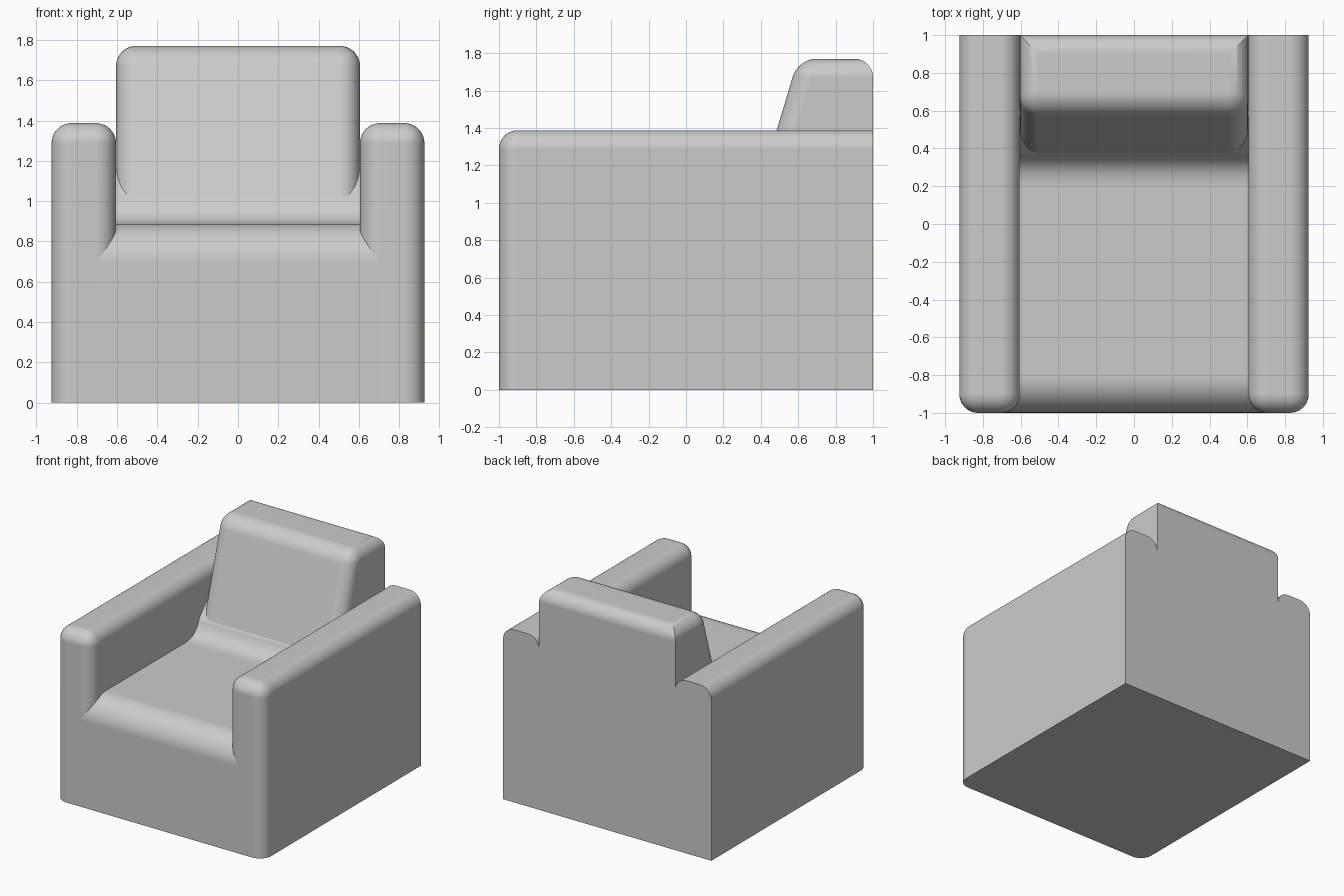
import bpy, bmesh, math
from mathutils import Vector

cube = bpy.data.objects.get("Cube")
if cube:
    bpy.data.objects.remove(cube, do_unlink=True)

BACK, FRONT = 1.0, -1.0
INNER, OUTER = 0.605, 0.925      # arm sides
ARM_TOP, SEAT_TOP, TOP = 1.387, 0.885, 1.77
ROUND = 0.1
SLOPE = 0.3                      # lean of the backrest

fabric = bpy.data.materials.new("grey_fabric")
fabric.use_nodes = True
colour = (0.6, 0.6, 0.6, 1)
fabric.diffuse_color = colour
fabric.node_tree.nodes["Principled BSDF"].inputs["Base Color"].default_value = colour


def extrude_profile(name, profile, x0, x1, is_round=None):
    """Sweep a (y, z) outline along x and round the edges picked by a rule."""
    bm = bmesh.new()
    face = bm.faces.new([bm.verts.new((x0, y, z)) for y, z in profile])
    swept = bmesh.ops.extrude_face_region(bm, geom=[face])["geom"]
    bmesh.ops.translate(bm, vec=(x1 - x0, 0, 0),
                        verts=[g for g in swept if isinstance(g, bmesh.types.BMVert)])
    bmesh.ops.recalc_face_normals(bm, faces=bm.faces)
    if is_round:
        edges = [e for e in bm.edges if is_round(e.verts[0].co, e.verts[1].co)]
        bmesh.ops.bevel(bm, geom=edges, offset=ROUND, offset_type='OFFSET',
                        segments=10, profile=0.5, affect='EDGES')
    mesh = bpy.data.meshes.new(name)
    bm.to_mesh(mesh)
    bm.free()
    mesh.materials.append(fabric)
    obj = bpy.data.objects.new(name, mesh)
    bpy.context.collection.objects.link(obj)
    bpy.ops.object.select_all(action='DESELECT')
    obj.select_set(True)
    bpy.context.view_layer.objects.active = obj
    bpy.ops.object.shade_smooth_by_angle(angle=math.radians(30))
    normals = obj.modifiers.new("even_shading", 'WEIGHTED_NORMAL')
    normals.keep_sharp = True
    return obj


def curve(a, corner, b, steps=10):
    """Smooth bend from a to b around a corner."""
    a, corner, b = Vector(a), Vector(corner), Vector(b)
    ts = [i / steps for i in range(steps + 1)]
    return [tuple(a * (1 - t) ** 2 + corner * 2 * t * (1 - t) + b * t * t) for t in ts]


def arc(cy, cz, r, steps=12):
    """Quarter circle from the front face up to the top face."""
    angles = [math.pi / 2 * i / steps for i in range(steps + 1)]
    return [(cy - r * math.cos(t), cz + r * math.sin(t)) for t in angles]


# Arms: round top and front, square at the back and floor
def arm_edge(a, b):
    along_top = min(a.z, b.z) > ARM_TOP - 0.01 and min(a.y, b.y) < BACK - 0.01
    front_post = max(a.y, b.y) < FRONT + 0.01 and abs(a.z - b.z) > 0.1
    return along_top or front_post


arm_outline = [(FRONT, 0), (FRONT, ARM_TOP), (BACK, ARM_TOP), (BACK, 0)]
extrude_profile("left_arm", arm_outline, INNER, OUTER, arm_edge)
extrude_profile("right_arm", arm_outline, -OUTER, -INNER, arm_edge)

# Backrest: sloping front, rounded everywhere but the rear uprights
foot = 0.334 - SLOPE * SEAT_TOP


def back_edge(a, b):
    on_top = min(a.z, b.z) > TOP - 0.01
    front_side = max(a.y, b.y) < BACK - 0.1 and abs(a.z - b.z) > 0.1
    return on_top or front_side


extrude_profile("backrest",
                [(foot, 0), (foot + SLOPE * TOP, TOP), (BACK, TOP), (BACK, 0)],
                -INNER, INNER, back_edge)

# Seat: rolled front edge and a soft bend up into the backrest
bend_z = SEAT_TOP + 0.13
bend_end = (foot + SLOPE * bend_z, bend_z)
seat_outline = ([(FRONT, 0)] + arc(FRONT + 0.19, SEAT_TOP - 0.19, 0.19)
                + curve((0.195, SEAT_TOP), (0.334, SEAT_TOP), bend_end)
                + [(0.5, bend_z + 0.14), (0.6, 0)])
extrude_profile("seat", seat_outline, -INNER - ROUND, INNER + ROUND)
